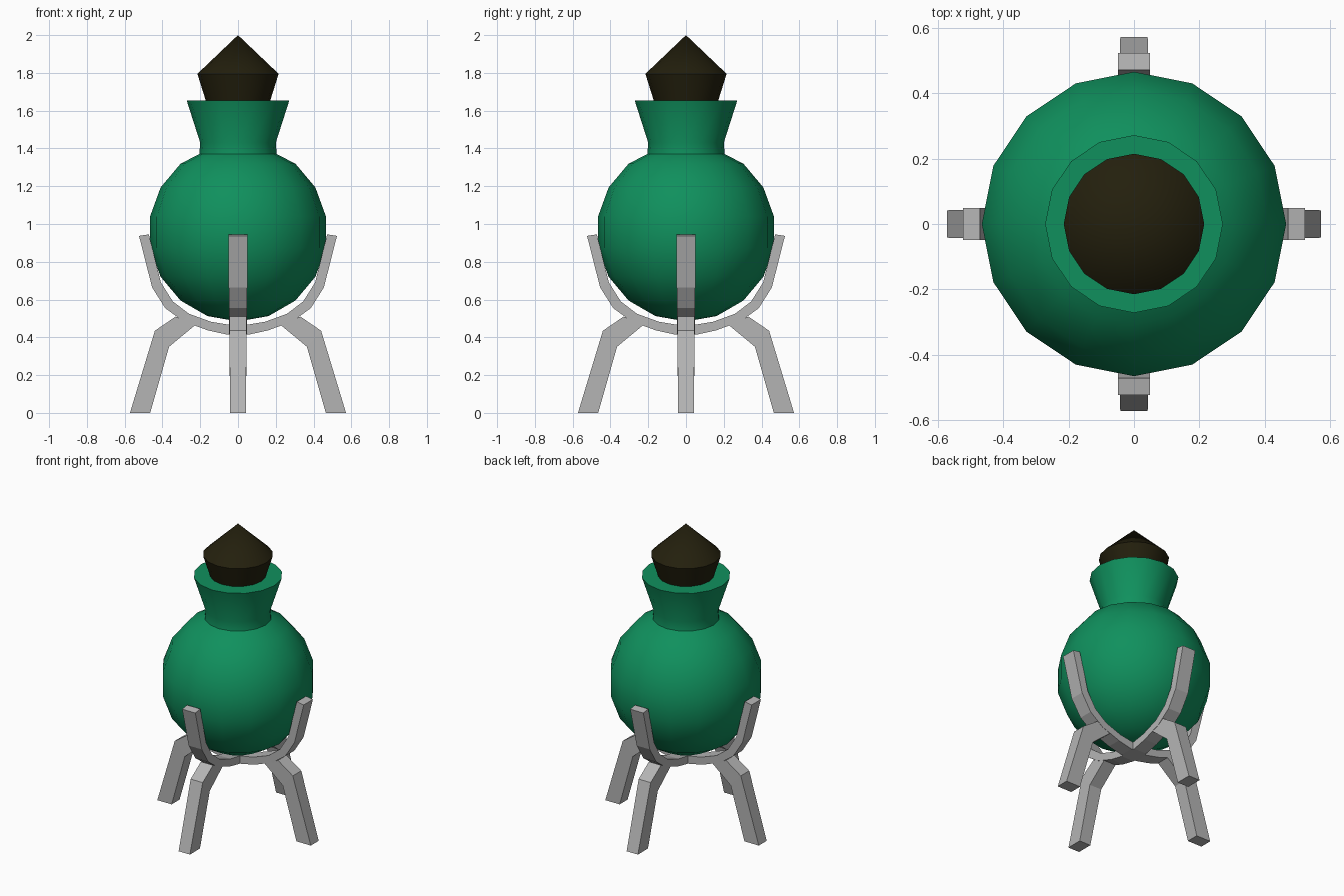
import bpy, bmesh, math
from mathutils import Matrix

if "Cube" in bpy.data.objects:
    bpy.data.objects.remove(bpy.data.objects["Cube"])


def material(name, rgb):
    m = bpy.data.materials.new(name)
    m.diffuse_color = (*rgb, 1)
    m.use_nodes = True
    m.node_tree.nodes["Principled BSDF"].inputs["Base Color"].default_value = m.diffuse_color
    return m


GREEN = material("green glass", (0.005, 0.28, 0.11))
DARK = material("dark stopper", (0.017, 0.014, 0.004))
GREY = material("grey metal", (0.46, 0.46, 0.46))


def finish(name, bm, mat, smooth=False):
    bmesh.ops.recalc_face_normals(bm, faces=bm.faces)
    me = bpy.data.meshes.new(name)
    bm.to_mesh(me)
    bm.free()
    me.materials.append(mat)
    ob = bpy.data.objects.new(name, me)
    bpy.context.collection.objects.link(ob)
    if smooth:
        bpy.ops.object.select_all(action='DESELECT')
        ob.select_set(True)
        bpy.context.view_layer.objects.active = ob
        bpy.ops.object.shade_smooth_by_angle(angle=math.radians(35))
    return ob


def lathe(name, profile, mat, sides=16):
    """Spin (radius, z) points about the z axis; radius 0 makes a pole."""
    bm = bmesh.new()
    rings = []
    for r, z in profile:
        if r == 0:
            rings.append([bm.verts.new((0, 0, z))] * sides)
        else:
            rings.append([bm.verts.new((r * math.cos(2 * math.pi * i / sides),
                                        r * math.sin(2 * math.pi * i / sides), z))
                          for i in range(sides)])
    for a, b in zip(rings, rings[1:]):
        for i in range(sides):
            j = (i + 1) % sides
            bm.faces.new(list(dict.fromkeys((a[i], a[j], b[j], b[i]))))
    return finish(name, bm, mat, True)


def bar(name, sections, mat, angle):
    """Box strip through (outer r, outer z, inner r, inner z, half width)."""
    bm = bmesh.new()
    rings = [[bm.verts.new(p) for p in ((ro, -w, zo), (ro, w, zo), (ri, w, zi), (ri, -w, zi))]
             for ro, zo, ri, zi, w in sections]
    for a, b in zip(rings, rings[1:]):
        for i in range(4):
            j = (i + 1) % 4
            bm.faces.new((a[i], a[j], b[j], b[i]))
    bm.faces.new(rings[0])
    bm.faces.new(rings[-1])
    bm.transform(Matrix.Rotation(angle, 4, 'Z'))
    return finish(name, bm, mat)


# Round flask with flared neck and flat rim
R, CZ = 0.473, 0.957
ball = [(R * math.cos(math.radians(a)), CZ + R * math.sin(math.radians(a)))
        for a in range(-70, 51, 20)]
lathe("flask", [(0, CZ - R)] + ball +
      [(0.205, 1.37), (0.2, 1.43), (0.272, 1.655), (0, 1.655)], GREEN)

# Pointed stopper
lathe("stopper", [(0, 1.645), (0.168, 1.645), (0.215, 1.795), (0, 2.0)], DARK)

# Two crossing cradle bands, each mirrored about the centre
half = [(0.06, 0.415, 0.05, 0.467, 0.047), (0.16, 0.437, 0.145, 0.483, 0.047),
        (0.29, 0.485, 0.26, 0.525, 0.047), (0.386, 0.555, 0.345, 0.59, 0.048),
        (0.455, 0.665, 0.408, 0.69, 0.049), (0.524, 0.937, 0.472, 0.945, 0.049)]
band = [(-ro, zo, -ri, zi, w) for ro, zo, ri, zi, w in reversed(half)] + half
for k in range(2):
    bar(f"cradle_band_{k + 1}", band, GREY, k * math.pi / 2)

# Four bent legs
leg = [(0.33, 0.51, 0.23, 0.462, 0.045), (0.44, 0.435, 0.365, 0.35, 0.045),
       (0.572, 0, 0.465, 0, 0.042)]
for k in range(4):
    bar(f"leg_{k + 1}", leg, GREY, k * math.pi / 2)
